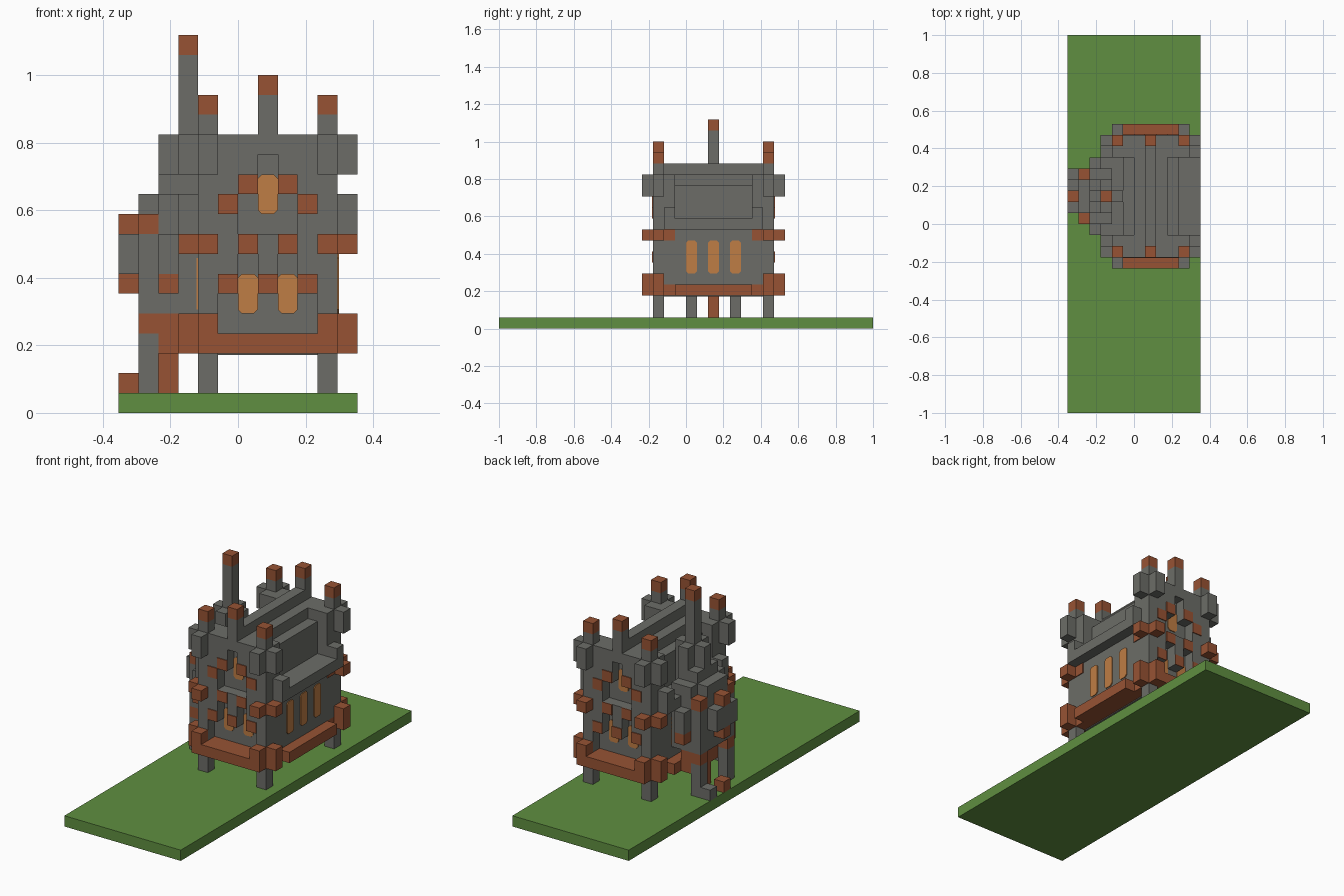
import bpy
import bmesh
from mathutils import Vector

cube = bpy.data.objects.get("Cube")
if cube:
    bpy.data.objects.remove(cube, do_unlink=True)

UNIT = 2 / 34      # one building block
MID_X = 1.5        # mirror planes of the house, in blocks
MID_Y = 2.5
THIN = 0.08        # painted plate thickness, in blocks


def material(name, colour):
    mat = bpy.data.materials.new(name)
    mat.use_nodes = True
    mat.diffuse_color = (*colour, 1)
    bsdf = next(n for n in mat.node_tree.nodes if n.type == "BSDF_PRINCIPLED")
    bsdf.inputs["Base Color"].default_value = (*colour, 1)
    return mat


stone = material("grey stone", (0.15, 0.152, 0.137))
brick = material("red brick", (0.31, 0.086, 0.034))
grass = material("grass green", (0.115, 0.275, 0.052))
glow = material("window amber", (0.52, 0.205, 0.058))


def flip(span, middle):
    return (2 * middle - span[1], 2 * middle - span[0])


def copies(x, y, mirror):
    """Yield the plan spans and their reflections."""
    xs = [x] + ([flip(x, MID_X)] if "x" in mirror else [])
    ys = [y] + ([flip(y, MID_Y)] if "y" in mirror else [])
    return [(a, b) for a in xs for b in ys]


def finish(name, mat, bm):
    bmesh.ops.recalc_face_normals(bm, faces=bm.faces)
    mesh = bpy.data.meshes.new(name)
    bm.to_mesh(mesh)
    bm.free()
    mesh.materials.append(mat)
    obj = bpy.data.objects.new(name, mesh)
    bpy.context.collection.objects.link(obj)


def block(name, mat, x, y, z, mirror=""):
    """Box given by spans in blocks, optionally mirrored in x and y."""
    bm = bmesh.new()
    for a, b in copies(x, y, mirror):
        made = bmesh.ops.create_cube(bm, size=1)["verts"]
        for v in made:
            v.co = Vector([(s[0] + s[1]) / 2 + c * (s[1] - s[0])
                           for s, c in zip((a, b, z), v.co)]) * UNIT
    finish(name, mat, bm)


def window(name, x, y, z, mirror):
    """Thin plate with clipped corners; the thin plan span is its depth."""
    bm = bmesh.new()
    cut = 0.2
    for a, b in copies(x, y, mirror):
        along_x = a[1] - a[0] > b[1] - b[0]
        wide, deep = (a, b) if along_x else (b, a)
        outline = []
        for s, t in ((0, 0), (1, 0), (1, 1), (0, 1)):
            ds, dt = cut * (1 - 2 * s), cut * (1 - 2 * t)
            pair = [(wide[s] + ds, z[t]), (wide[s], z[t] + dt)]
            outline += pair if s != t else pair[::-1]
        rings = []
        for d in deep:
            rings.append([bm.verts.new(Vector((w, d, h) if along_x else (d, w, h)) * UNIT)
                          for w, h in outline])
            bm.faces.new(rings[-1])
        for i in range(len(outline)):
            bm.faces.new((rings[0][i - 1], rings[0][i], rings[1][i], rings[1][i - 1]))
    finish(name, glow, bm)


# Ground
block("ground", grass, (-6, 6), (-17, 17), (0, 1))

# Main body, brick base course and legs
block("base_course", brick, (-2, 5), (-3, 8), (3, 4))
block("hall", stone, (-2, 5), (-2, 7), (4, 10))
block("corner_leg", stone, (4, 5), (-3, -2), (1, 3), "xy")
block("floor_underside", stone, (-1, 4), (-2, 7), (3 - THIN, 3))

# Front and back facades, pierced by stepped arches
face = (-3, -2)
block("corner_pier", stone, (4, 5), face, (4, 15), "xy")
block("corner_cap", brick, (4, 5), face, (15, 16), "xy")
block("facade_side", stone, (3, 4), face, (6, 14), "xy")
block("arch_post", stone, (1, 2), face, (6, 9), "y")
block("lower_arch_top", stone, (2, 3), face, (8, 9), "xy")
block("upper_arch_side", stone, (2, 3), face, (11, 14), "xy")
block("gable_post", stone, (1, 2), face, (13, 16), "y")
block("gable_cap", brick, (1, 2), face, (16, 17), "y")

# Painted brick trim and windows on the facades
paint = (-3 - THIN, -3)
block("lower_arch_trim", brick, (3, 4), paint, (6, 7), "xy")
block("middle_arch_trim", brick, (1, 2), paint, (6, 7), "y")
block("lower_keystone", brick, (2, 3), paint, (8, 9), "xy")
block("upper_arch_trim", brick, (3, 4), paint, (10, 11), "xy")
block("upper_keystone", brick, (2, 3), paint, (11, 12), "xy")
pane = (-2 - THIN, -2)
window("lower_window", (2, 3), pane, (5, 7), "xy")
window("upper_window", (1, 2), pane, (10, 12), "y")

# Corner collars that wrap each pier on its two outer sides
for label, mat, low, high in (("foot", brick, 3, 5), ("belt", brick, 8, 9),
                              ("crown", stone, 12, 14)):
    block(label + "_collar_front", mat, (4, 5), (-4, -3), (low, high), "xy")
    block(label + "_collar_side", mat, (5, 6), (-3, -2), (low, high), "xy")

# Sills, side windows and eaves
block("front_sill", brick, (-1, 4), (-4, -3), (3, 4), "y")
block("side_sill", brick, (5, 6), (-1, 6), (3, 4), "x")
block("side_belt_paint", brick, (5, 5 + THIN), (-2, -1), (8, 9), "xy")
for start in (0, 2, 4):
    window("side_window", (5, 5 + THIN), (start, start + 1), (5, 8), "x")
block("eave", stone, (5, 6), (-2, 7), (9, 10), "x")
block("eave_end", stone, (4, 6), (-2, -1), (10, 11), "xy")

# Stepped roof
block("attic", stone, (-1, 4), (-2, 7), (10, 13))
block("roof_step", stone, (0, 3), (-2, 7), (13, 14))
block("roof_ridge", stone, (1, 2), (-2, 7), (14, 15))
block("roof_end", stone, (3, 5), (-2, -1), (11, 14), "xy")

# Side turret on its legs
block("turret_door", brick, (-4, -3), (2, 3), (1, 3))
block("turret_corbel", brick, (-4, -3), (0, 5), (3, 5))
block("turret_core", stone, (-5, -2), (1, 4), (5, 11))
block("turret_shoulder", stone, (-4, -2), (0, 5), (5, 11))
block("turret_leg", stone, (-5, -4), (0, 1), (1, 4), "y")
block("turret_leg_band", brick, (-5, -4), (0, 1), (4, 5), "y")
block("turret_leg_neck", stone, (-5, -4), (0, 1), (5, 9), "y")
block("turret_leg_cap", brick, (-5, -4), (0, 1), (9, 10), "y")
block("turret_wing_foot", brick, (-4, -3), (-1, 0), (6, 7), "y")
block("turret_wing", stone, (-4, -3), (-1, 0), (7, 9), "y")
block("turret_bay_foot", brick, (-6, -5), (2, 3), (6, 7))
block("turret_bay", stone, (-6, -5), (1, 4), (7, 9))
block("turret_bay_cap", brick, (-6, -5), (2, 3), (9, 10))

# Tall chimney above the turret
block("chimney_base", stone, (-4, -2), (1, 4), (11, 12))
block("chimney", stone, (-3, -2), (2, 3), (12, 18))
block("chimney_cap", brick, (-3, -2), (2, 3), (18, 19))
block("chimney_collar_outer", stone, (-4, -3), (2, 3), (12, 14))
block("chimney_collar_side", stone, (-3, -2), (1, 2), (12, 14), "y")
block("chimney_collar_inner", stone, (-2, -1), (2, 3), (10, 14))

# Steps beside the turret
block("brick_step", brick, (-6, -5), (2, 3), (1, 2))
block("stone_step", stone, (-6, -5), (4, 5), (1, 2))
